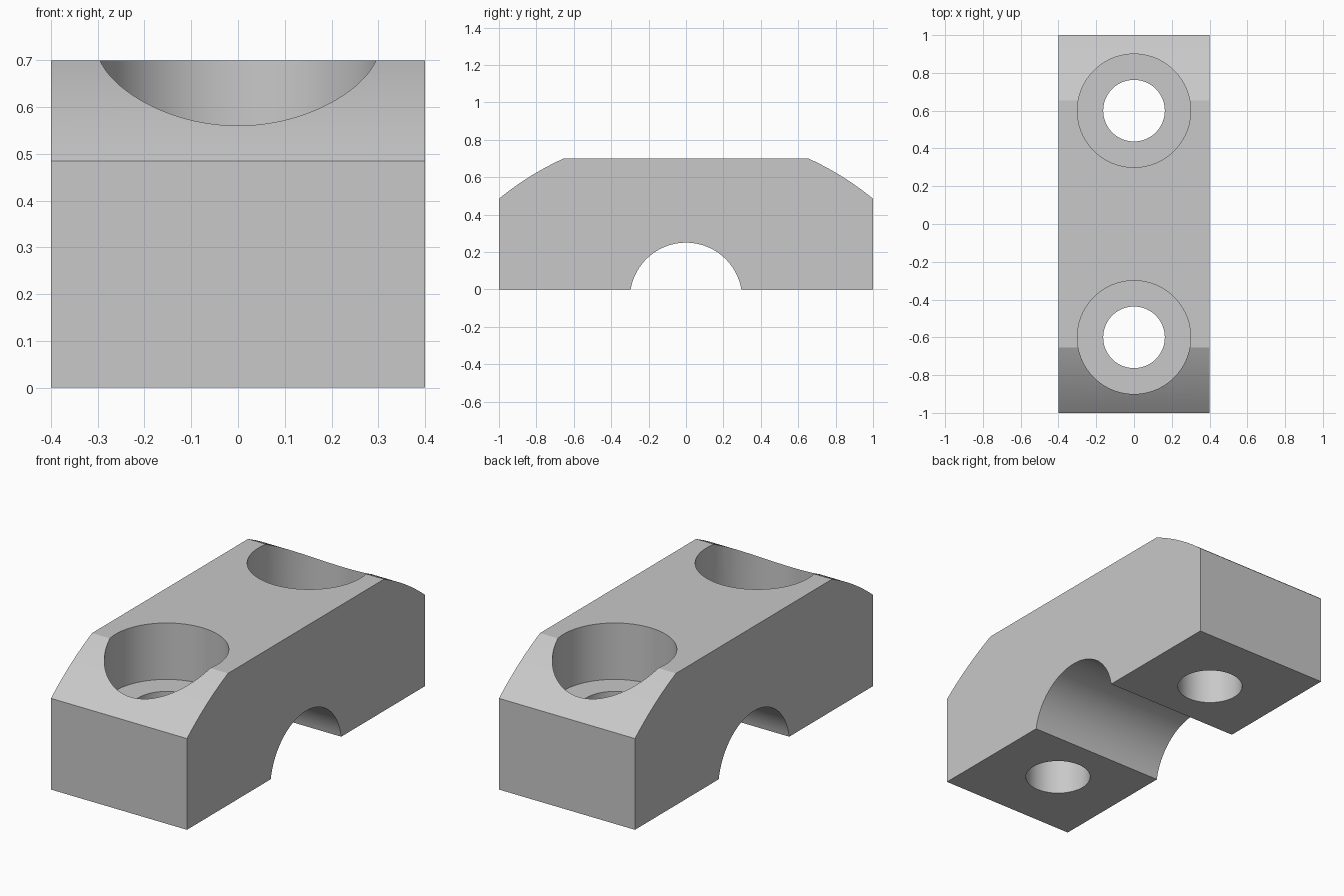
import bpy, bmesh
from math import sin, cos, atan2, hypot, radians

if "Cube" in bpy.data.objects:
    bpy.data.objects.remove(bpy.data.objects["Cube"], do_unlink=True)

GREY = (0.58, 0.58, 0.58, 1)
mat = bpy.data.materials.new("plain grey")
mat.use_nodes = True
mat.diffuse_color = GREY
mat.node_tree.nodes["Principled BSDF"].inputs["Base Color"].default_value = GREY

HALF_WIDTH = 0.4


def arc(center_z, start, end, steps):
    """Points (y, z) on a circle centred on y = 0, from start to end."""
    radius = hypot(start[0], start[1] - center_z)
    a = atan2(start[1] - center_z, start[0])
    b = atan2(end[1] - center_z, end[0])
    angles = [a + (b - a) * i / steps for i in range(steps + 1)]
    return [(radius * cos(t), center_z + radius * sin(t)) for t in angles]


# Side profile: clamp groove below, rounded shoulders above
groove = arc(-0.05, (-0.296, 0), (0.296, 0), 48)
shoulder = arc(-0.735, (1, 0.485), (0.655, 0.7), 12)
far_shoulder = [(-y, z) for y, z in reversed(shoulder)]
profile = groove + [(1, 0)] + shoulder + far_shoulder + [(-1, 0)]

# Clamp body, extruded across its width
bm = bmesh.new()
side = bm.faces.new([bm.verts.new((-HALF_WIDTH, y, z)) for y, z in profile])
extruded = bmesh.ops.extrude_face_region(bm, geom=[side], use_keep_orig=True)
moved = [g for g in extruded["geom"] if isinstance(g, bmesh.types.BMVert)]
bmesh.ops.translate(bm, verts=moved, vec=(2 * HALF_WIDTH, 0, 0))
bmesh.ops.recalc_face_normals(bm, faces=bm.faces)
mesh = bpy.data.meshes.new("clamp_block")
bm.to_mesh(mesh)
bm.free()
mesh.materials.append(mat)
block = bpy.data.objects.new("clamp_block", mesh)
bpy.context.collection.objects.link(block)
bpy.context.view_layer.objects.active = block


def drill(y, radius, bottom, top):
    """Cut a vertical round hole through the block."""
    bpy.ops.mesh.primitive_cylinder_add(
        vertices=96, radius=radius, depth=top - bottom,
        location=(0, y, (top + bottom) / 2))
    cutter = bpy.context.object
    cutter.name = "hole_cutter"
    cutter.hide_render = True
    cutter.data.materials.append(mat)
    bpy.context.view_layer.objects.active = block
    cut = block.modifiers.new("hole", 'BOOLEAN')
    cut.operation = 'DIFFERENCE'
    cut.solver = 'EXACT'
    cut.object = cutter
    bpy.ops.object.modifier_apply(modifier=cut.name)
    bpy.data.objects.remove(cutter, do_unlink=True)


# Counterbored bolt holes at both ends
for y in (-0.6, 0.6):
    drill(y, 0.3, 0.4, 1.0)
    drill(y, 0.163, -0.2, 0.6)

# Smooth curves with crisp edges
bpy.ops.object.select_all(action='DESELECT')
block.select_set(True)
bpy.context.view_layer.objects.active = block
bpy.ops.object.shade_smooth_by_angle(angle=radians(15))
